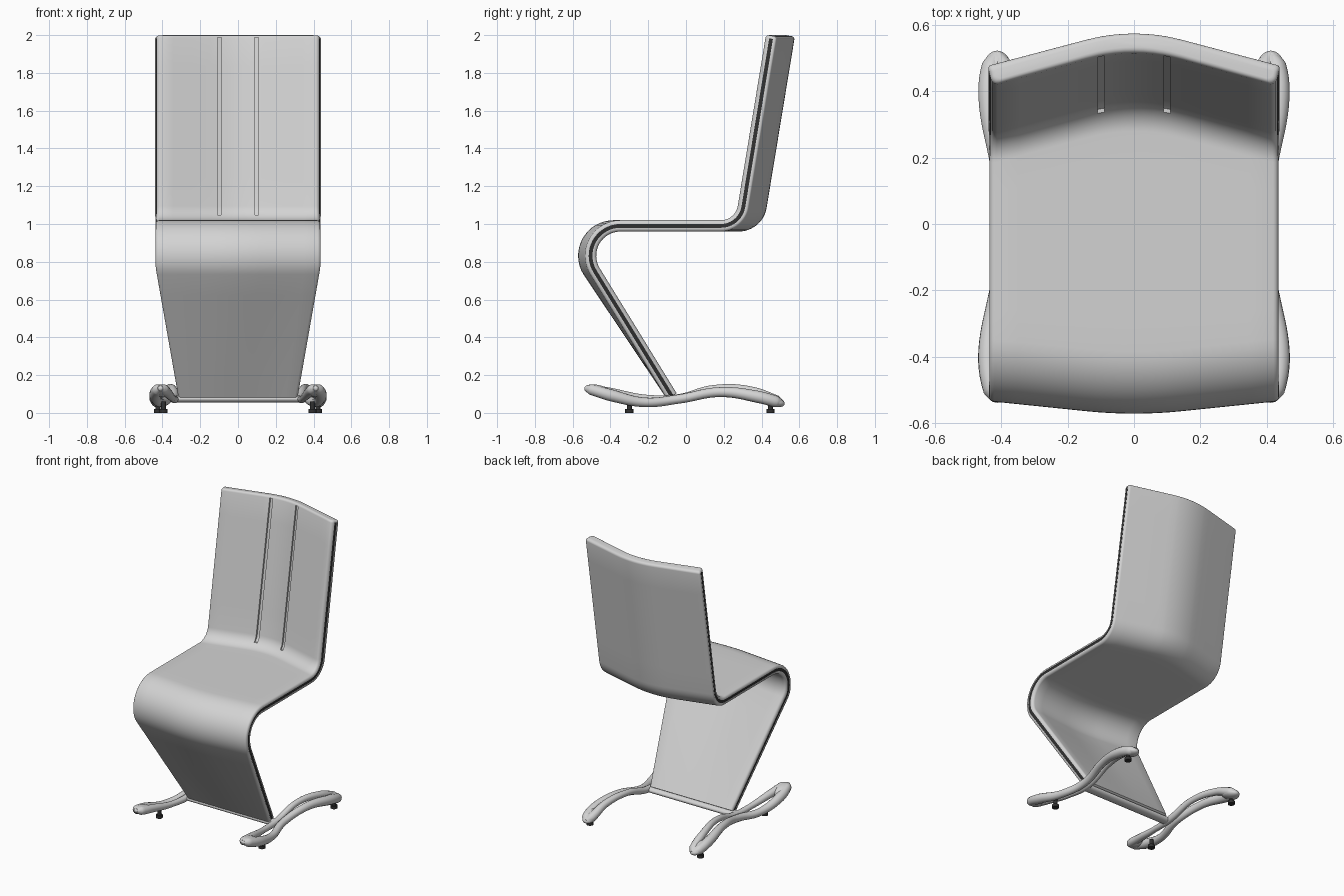
import bpy, bmesh, math
from mathutils import Vector

if "Cube" in bpy.data.objects:
    bpy.data.objects.remove(bpy.data.objects["Cube"], do_unlink=True)


def material(name, value):
    m = bpy.data.materials.new(name)
    m.use_nodes = True
    color = (value, value, value, 1)
    m.diffuse_color = color
    m.node_tree.nodes["Principled BSDF"].inputs["Base Color"].default_value = color
    return m


GREY = material("light grey", 0.65)
DARK = material("dark rubber", 0.03)


def finish(obj, *mats):
    for m in mats:
        obj.data.materials.append(m)
    bpy.ops.object.select_all(action="DESELECT")
    obj.select_set(True)
    bpy.context.view_layer.objects.active = obj
    bpy.ops.object.shade_smooth_by_angle(angle=math.radians(40))


# Shell: a side profile with two rounded bends, swept by a rounded section
HALF, WIDTH, ROUND, CHANNEL = 0.03, 0.435, 0.016, 0.01
FOOT, KNEE = Vector((-0.075, 0.088)), Vector((-0.63, 0.99))
HIP, TOP = Vector((0.287, 0.99)), Vector((0.453, 1.997))


def fillet(a, corner, b, radius, steps):
    """Points and travel directions round a corner."""
    d1, d2 = (corner - a).normalized(), (b - corner).normalized()
    turn = d1.angle_signed(d2)
    side = Vector((d1.y, -d1.x)) * (1 if turn > 0 else -1)
    start = corner - d1 * radius * math.tan(abs(turn) / 2)
    out = []
    for i in range(steps + 1):
        k = abs(turn) * i / steps
        out.append((start + d1 * radius * math.sin(k) + side * radius * (1 - math.cos(k)),
                    d1 * math.cos(k) + side * math.sin(k)))
    return out


up = (TOP - HIP).normalized()
leg = (KNEE - FOOT).normalized()
knee = fillet(FOOT, KNEE, HIP, 0.158, 16)
hip = fillet(KNEE, HIP, TOP, 0.12, 12)
stations = [(FOOT.lerp(knee[0][0], i / 6), leg, 0) for i in range(6)]
stations += [(p, d, 0) for p, d in knee]
stations += [(knee[-1][0].lerp(hip[0][0], i / 6), Vector((1, 0)), 0) for i in range(1, 6)]
stations += [(p, d, 0) for p, d in hip]
stations += [(hip[-1][0].lerp(TOP - up * ROUND, i / 6), up, 0) for i in range(1, 7)]
for i in range(1, 5):
    a = math.pi / 2 * i / 4
    stations.append((TOP - up * ROUND * (1 - math.sin(a)), up, ROUND * (1 - math.cos(a))))

# Section points: side, fraction across, extra width at the rounded rim, depth
columns = [x / (WIDTH - ROUND) for x in (0, 0.03, 0.06, 0.09, 0.111, 0.15, 0.25, 0.35)]
quarter = [(f, 0, HALF) for f in columns]
for deg in (90, 60, 30, 0):
    a = math.radians(deg)
    quarter.append((1, ROUND * math.cos(a), HALF - ROUND + ROUND * math.sin(a)))
quarter.append((1, ROUND, CHANNEL))
half = quarter + [(f, e, -v) for f, e, v in reversed(quarter)]
section = [(1, *p) for p in half] + [(-1, *p) for p in reversed(half[1:-1])]


def bow(y, z):
    """Slope of the sideways curve: forward at the knee, backward at the back."""
    if z < knee[0][0].y:
        return -0.1 * (z - FOOT.y) / (knee[0][0].y - FOOT.y)
    k = (y - knee[-1][0].x) / (hip[0][0].x - knee[-1][0].x)
    return -0.1 + 0.36 * min(1, max(0, k))


def rise(x):
    """Straight flanks with a rounded middle."""
    ax = abs(x)
    return WIDTH - (ax if ax > 0.15 else ax * ax / 0.3 + 0.075)


bm = bmesh.new()
rings = []
for p, d, inset in stations:
    n = Vector((-d.y, d.x))
    w = 0.315 + (WIDTH - 0.315) * min(1, max(0, (p.y - FOOT.y) / 0.69))
    slope = bow(p.x, p.y)
    ring = []
    for s, f, e, v in section:
        depth = v * (1 - inset / HALF)
        x = s * ((w - ROUND) * f + e - inset * f - depth * f * slope * d.y)
        q = p + n * depth
        ring.append(bm.verts.new((x, q.x + slope * rise(f * WIDTH), q.y)))
    rings.append(ring)

slots, channels = {1: [], -1: []}, {1: [], -1: []}
for r, (lo, hi) in enumerate(zip(rings, rings[1:])):
    full = stations[r + 1][2] == 0
    for j, a in enumerate(section):
        k = (j + 1) % len(section)
        b = section[k]
        face = bm.faces.new((lo[j], lo[k], hi[k], hi[j]))
        if full and a[1] == b[1] == 1 and a[3] * b[3] < 0:
            channels[a[0]].append(face)
        in_slot = sorted((a[1], b[1])) == columns[3:5] and a[3] > 0
        if full and in_slot and stations[r][0].y > 1.025:
            slots[a[0]].append(face)
bm.faces.new(rings[0])
bm.faces.new(rings[-1])
bmesh.ops.recalc_face_normals(bm, faces=bm.faces)


def recess(faces, move, mat):
    made = bmesh.ops.extrude_face_region(bm, geom=faces)["geom"]
    bmesh.ops.delete(bm, geom=faces, context="FACES")
    bmesh.ops.translate(bm, vec=move, verts=[g for g in made if isinstance(g, bmesh.types.BMVert)])
    for g in made:
        if isinstance(g, bmesh.types.BMFace):
            g.material_index = mat


# Two slots in the backrest and a dark channel along each rim
for s in (1, -1):
    recess(slots[s], (0, 0.012, 0), 0)
    recess(channels[s], (-0.003 * s, 0, 0), 1)
bmesh.ops.recalc_face_normals(bm, faces=bm.faces)
mesh = bpy.data.meshes.new("seat_shell")
bm.to_mesh(mesh)
bm.free()
shell = bpy.data.objects.new("seat_shell", mesh)
bpy.context.collection.objects.link(shell)
finish(shell, GREY, DARK)

# Crossbar under the shell
bpy.ops.mesh.primitive_cylinder_add(vertices=32, radius=1, depth=0.66,
                                    location=(0, -0.075, 0.074), rotation=(0, math.pi / 2, 0))
bar = bpy.context.object
bar.name = "crossbar"
bar.scale = (0.02, 0.034, 1)
finish(bar, GREY)


def strand(name, points):
    """Tapered tube through (x, y, z, radius) points."""
    curve = bpy.data.curves.new(name, "CURVE")
    curve.dimensions = "3D"
    curve.bevel_depth, curve.bevel_resolution = 1, 5
    curve.resolution_u, curve.use_fill_caps = 8, True
    spline = curve.splines.new("BEZIER")
    spline.bezier_points.add(len(points) - 1)
    for bp, (x, y, z, rad) in zip(spline.bezier_points, points):
        bp.co, bp.radius = (x, y, z), rad
        bp.handle_left_type = bp.handle_right_type = "AUTO"
    obj = bpy.data.objects.new(name, curve)
    bpy.context.collection.objects.link(obj)
    bpy.ops.object.select_all(action="DESELECT")
    obj.select_set(True)
    bpy.context.view_layer.objects.active = obj
    bpy.ops.object.convert(target="MESH")
    finish(bpy.context.object, GREY)


def tip(name, x, y, z, tilt):
    """Flattened round toe where two strands meet."""
    bpy.ops.mesh.primitive_uv_sphere_add(segments=32, ring_count=16, radius=1,
                                         location=(x, y, z), rotation=(tilt, 0, 0))
    bpy.context.object.name = name
    bpy.context.object.scale = (0.047, 0.072, 0.03)
    finish(bpy.context.object, GREY)


def disc(name, x, y, z, radius, depth):
    bpy.ops.mesh.primitive_cylinder_add(vertices=24, radius=radius, depth=depth, location=(x, y, z))
    bpy.context.object.name = name
    finish(bpy.context.object, DARK)


# Split S-shaped runners with rubber glides
outer = [(0.412, -0.53, 0.13, 0.015), (0.425, -0.5, 0.123, 0.029), (0.438, -0.4, 0.094, 0.032),
         (0.415, -0.22, 0.056, 0.025), (0.375, -0.04, 0.073, 0.024), (0.408, 0.18, 0.11, 0.026),
         (0.437, 0.38, 0.085, 0.032), (0.428, 0.475, 0.06, 0.031), (0.412, 0.51, 0.05, 0.016)]
inner = [(0.41, -0.53, 0.13, 0.015), (0.395, -0.5, 0.124, 0.028), (0.375, -0.4, 0.107, 0.026),
         (0.346, -0.22, 0.078, 0.019), (0.335, -0.05, 0.076, 0.022), (0.346, 0.15, 0.128, 0.02),
         (0.378, 0.35, 0.115, 0.024), (0.395, 0.475, 0.065, 0.03), (0.41, 0.51, 0.05, 0.016)]
for side, s in (("left", 1), ("right", -1)):
    for label, pts in (("outer", outer), ("inner", inner)):
        strand(f"{side}_{label}_runner", [(s * x, y, z, r) for x, y, z, r in pts])
    tip(f"{side}_front_toe", s * 0.41, -0.468, 0.118, -0.2)
    tip(f"{side}_back_toe", s * 0.412, 0.453, 0.066, -0.3)
    for end, x, y in (("front", 0.394, -0.3), ("back", 0.424, 0.447)):
        disc(f"{side}_{end}_glide_stem", s * x, y, 0.035, 0.013, 0.05)
        disc(f"{side}_{end}_glide_pad", s * x, y, 0.01, 0.022, 0.02)
